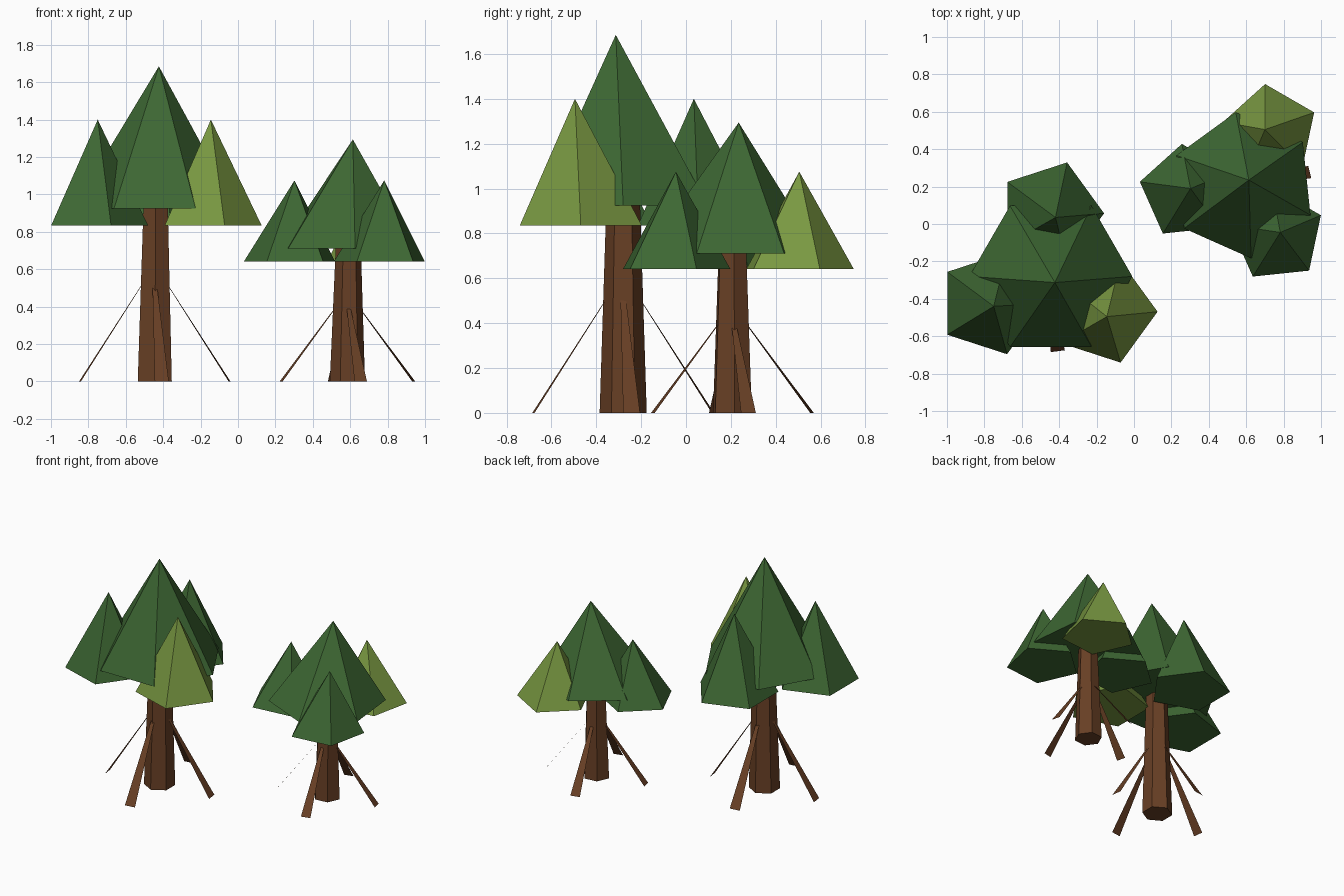
import bpy, bmesh, math
from mathutils import Vector

if "Cube" in bpy.data.objects:
    bpy.data.objects.remove(bpy.data.objects["Cube"])


def material(name, rgb):
    m = bpy.data.materials.new(name)
    m.diffuse_color = (*rgb, 1)
    m.use_nodes = True
    m.node_tree.nodes["Principled BSDF"].inputs["Base Color"].default_value = m.diffuse_color
    return m


GREEN = material("dark green leaves", (0.047, 0.136, 0.033))
OLIVE = material("olive leaves", (0.190, 0.312, 0.053))
BROWN = material("brown bark", (0.138, 0.050, 0.018))


def finish(name, bm, mat):
    me = bpy.data.meshes.new(name)
    bm.to_mesh(me)
    bm.free()
    me.materials.append(mat)
    ob = bpy.data.objects.new(name, me)
    bpy.context.collection.objects.link(ob)


def ring(bm, c, r, z, sides, phase):
    return [bm.verts.new((c[0] + r * math.cos(phase + k * math.tau / sides),
                          c[1] + r * math.sin(phase + k * math.tau / sides), z))
            for k in range(sides)]


def leaf_cone(name, c, apex, r, z0, z1, sides, phase, mat):
    bm = bmesh.new()
    base = ring(bm, c, r, z0, sides, phase)
    tip = bm.verts.new((*apex, z1))
    bm.faces.new(base[::-1])
    for k in range(sides):
        bm.faces.new((base[k], base[(k + 1) % sides], tip))
    finish(name, bm, mat)


def trunk(name, c, s, h, phase):
    bm = bmesh.new()
    low = ring(bm, c, 0.105 * s, 0, 6, phase)
    high = ring(bm, (c[0] + 0.005, c[1]), 0.073 * s, 1.0 * h, 6, phase)
    bm.faces.new(low[::-1])
    bm.faces.new(high)
    for k in range(6):
        j = (k + 1) % 6
        bm.faces.new((low[k], low[j], high[j], high[k]))
    finish(name, bm, BROWN)


def root(name, c, s, h, a):
    # flat strip, wide at the foot and narrow where it meets the trunk
    out = Vector((math.cos(a), math.sin(a), 0))
    side = Vector((-math.sin(a), math.cos(a), 0))
    o = Vector((*c, 0))
    bm = bmesh.new()
    pts = [(0.405, 0.0, 0), (0.395, 0.075, 0), (0.072, 0.012, 0.51), (0.075, -0.012, 0.51)]
    bm.faces.new([bm.verts.new(o + (out * r + side * t) * s + Vector((0, 0, z * h)))
                  for r, t, z in pts])
    finish(name, bm, BROWN)


def tree(name, c, s, h, turn, lean, clumps):
    turn = math.radians(turn)
    trunk(name + "_trunk", c, s, h, turn + math.pi / 6)
    for k in range(4):
        root(f"{name}_root_{k + 1}", c, s, h, turn + k * math.pi / 2)
    leaf_cone(name + "_main_canopy", c, (c[0] + lean[0], c[1] + lean[1]),
              0.436 * s, 0.925 * h, 1.685 * h, 6, turn, GREEN)
    for k, (p, tip, mat) in enumerate(clumps):
        leaf_cone(f"{name}_side_canopy_{k + 1}", p, tip,
                  0.286 * s, 0.835 * h, 1.40 * h, 5, turn, mat)


tree("tall_tree", (-0.445, -0.28), 1.0, 1.0, 0, (0.022, -0.033), [
    ((-0.446, 0.057), (-0.42, 0.035), GREEN),
    ((-0.767, -0.424), (-0.75, -0.44), GREEN),
    ((-0.160, -0.469), (-0.145, -0.495), OLIVE)])
tree("short_tree", (0.585, 0.207), 0.9, 0.768, 96, (0.029, 0.028), [
    ((0.283, 0.172), (0.302, 0.19), GREEN),
    ((0.764, -0.058), (0.782, -0.045), GREEN),
    ((0.728, 0.492), (0.70, 0.505), OLIVE)])
